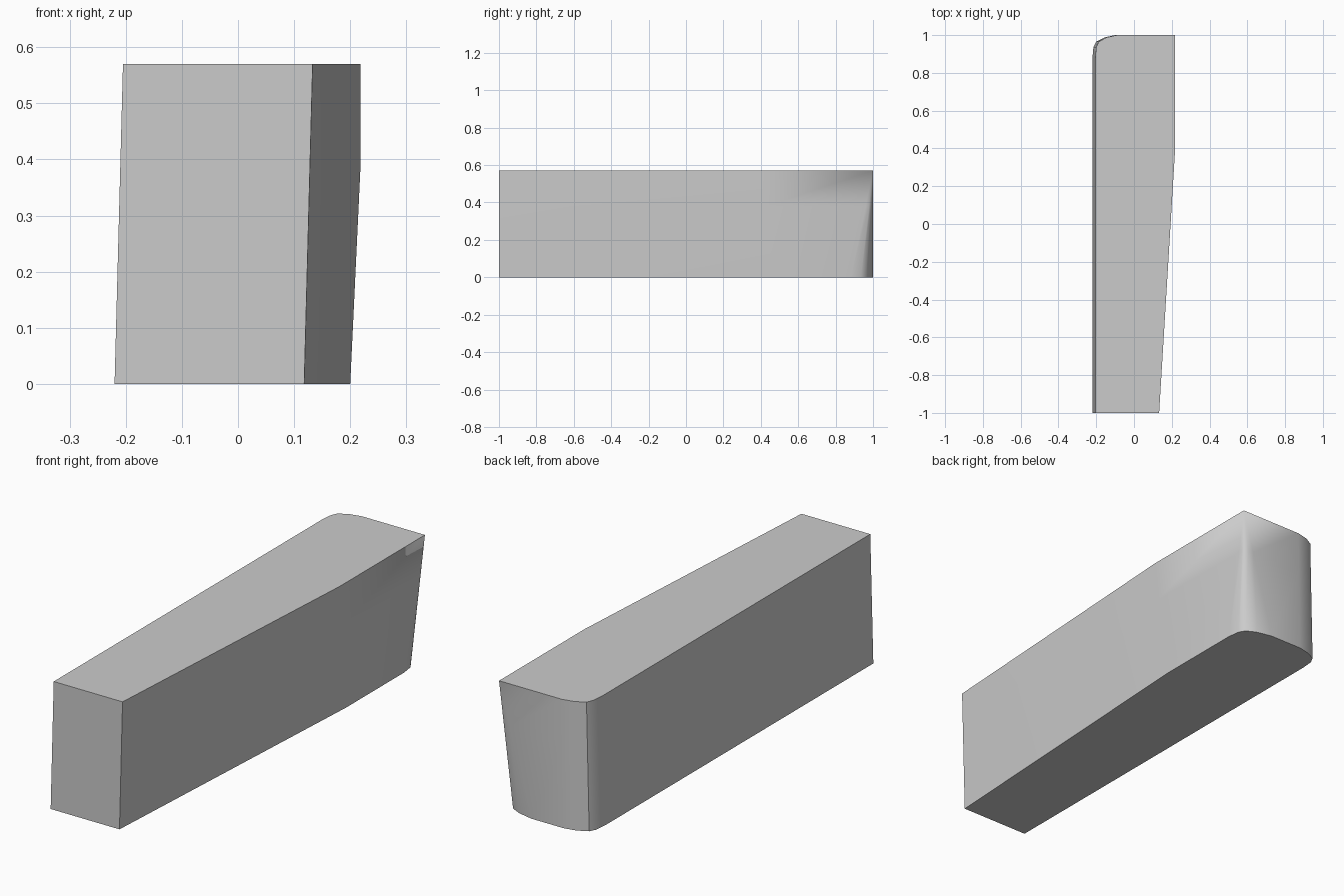
import bpy
import bmesh
import math
from mathutils import Vector

cube = bpy.data.objects.get("Cube")
if cube:
    bpy.data.objects.remove(cube, do_unlink=True)

HEIGHT = 0.57
SHOULDER = 2  # profile index where the left side bends

# Matching outlines, anticlockwise from the front right corner
bottom = [(-0.22, -1), (0.118, -1), (0.2, 0.47), (0.2, 0.88), (0.192, 0.935),
          (0.175, 0.963), (0.13, 0.985), (0.06, 1), (-0.1, 1), (-0.155, 0.988),
          (-0.2, 0.965), (-0.215, 0.935), (-0.22, 0.88)]
corner = (0.218, 1)
top = [(-0.205, -1), (0.133, -1), (0.218, 0.4)] + [corner] * 5 + [
    (-0.09, 1), (-0.145, 0.988), (-0.187, 0.965), (-0.2, 0.935), (-0.205, 0.88)]


def ring(bm, t):
    """Blend the two outlines at fraction t of the height."""
    verts = []
    for i, (a, b) in enumerate(zip(bottom, top)):
        p = Vector(a).lerp(Vector(b), t)
        if i == SHOULDER and t > 0:
            p.x = b[0]
        verts.append(bm.verts.new((p.x, p.y, HEIGHT * t)))
    return verts


# Tapered block body
bm = bmesh.new()
rings = [ring(bm, t) for t in (0, 0.667, 1)]
n = len(bottom)
for low, high in zip(rings, rings[1:]):
    for i in range(n):
        j = (i + 1) % n
        bm.faces.new((low[i], low[j], high[j], high[i]))
bm.faces.new(rings[0][::-1])
bm.faces.new(rings[-1])
bmesh.ops.remove_doubles(bm, verts=bm.verts[:], dist=0.0005)
bmesh.ops.recalc_face_normals(bm, faces=bm.faces[:])
mesh = bpy.data.meshes.new("tapered_block")
bm.to_mesh(mesh)
bm.free()
block = bpy.data.objects.new("tapered_block", mesh)
bpy.context.collection.objects.link(block)

# Plain grey colour
grey = bpy.data.materials.new("plain_grey")
grey.use_nodes = True
colour = (0.6, 0.6, 0.6, 1)
grey.diffuse_color = colour
grey.node_tree.nodes["Principled BSDF"].inputs["Base Color"].default_value = colour
mesh.materials.append(grey)

# Smooth the rounded corners, keep the hard edges
bpy.ops.object.select_all(action="DESELECT")
block.select_set(True)
bpy.context.view_layer.objects.active = block
bpy.ops.object.shade_smooth_by_angle(angle=math.radians(35))
